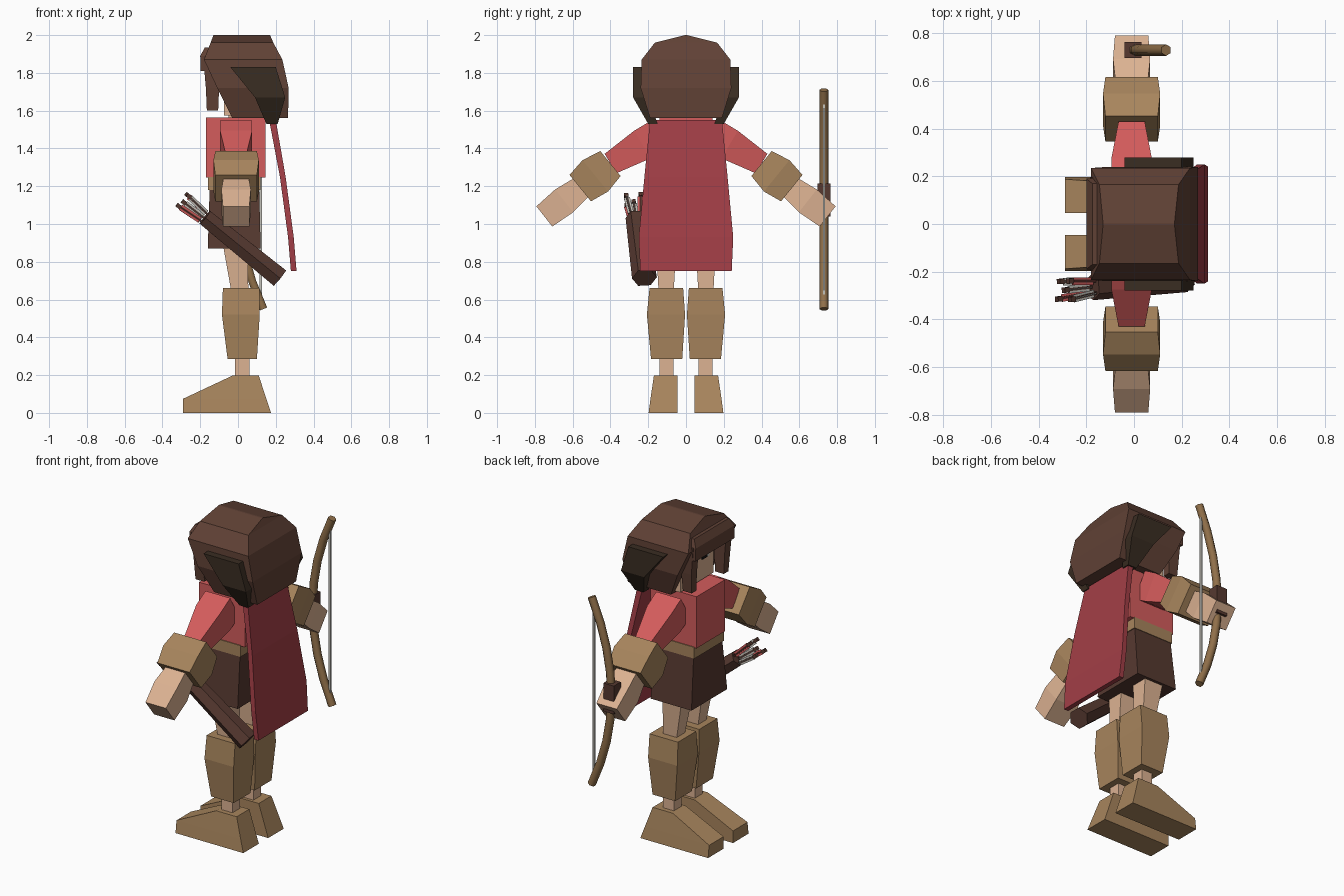
import bpy, bmesh
from mathutils import Vector

cube = bpy.data.objects.get("Cube")
if cube:
    bpy.data.objects.remove(cube, do_unlink=True)


def material(name, *rgb):
    def linear(c):
        c /= 255
        return c / 12.92 if c < 0.04 else ((c + 0.055) / 1.055) ** 2.4
    col = [linear(c) for c in rgb] + [1]
    m = bpy.data.materials.new(name)
    m.use_nodes = True
    m.diffuse_color = col
    m.node_tree.nodes["Principled BSDF"].inputs["Base Color"].default_value = col
    return m


skin = material("skin", 220, 178, 146)
tan = material("tan_leather", 168, 133, 93)
red = material("red_cloth", 212, 92, 92)
cape_red = material("cape_red", 162, 62, 70)
hair_brown = material("hair_brown", 96, 65, 53)
dark_hair = material("dark_hair", 58, 45, 34)
leather = material("dark_leather", 86, 57, 48)
wood = material("bow_wood", 145, 112, 74)
pale = material("pale_feather", 196, 194, 186)
black = material("black", 22, 20, 20)


def skin_rings(name, mat, rings):
    """Join rings of points into a closed solid."""
    bm = bmesh.new()
    loops = [[bm.verts.new(p) for p in ring] for ring in rings]
    n = len(loops[0])
    for a, b in zip(loops, loops[1:]):
        for i in range(n):
            j = (i + 1) % n
            bm.faces.new((a[i], a[j], b[j], b[i]))
    bm.faces.new(loops[0])
    bm.faces.new(loops[-1])
    bmesh.ops.recalc_face_normals(bm, faces=bm.faces)
    me = bpy.data.meshes.new(name)
    bm.to_mesh(me)
    bm.free()
    me.materials.append(mat)
    ob = bpy.data.objects.new(name, me)
    bpy.context.collection.objects.link(ob)
    return ob


def stack(name, mat, *levels, side=1):
    """Solid from rectangles (z, x0, x1, y0, y1); side -1 flips y."""
    return skin_rings(name, mat, [
        [(x0, side * y0, z), (x1, side * y0, z), (x1, side * y1, z), (x0, side * y1, z)]
        for z, x0, x1, y0, y1 in levels])


def box(name, mat, x0, x1, y0, y1, z0, z1, side=1):
    return stack(name, mat, (z0, x0, x1, y0, y1), (z1, x0, x1, y0, y1), side=side)


def limb(name, mat, a, b, *sections, corners=((-1, -1), (1, -1), (1, 1), (-1, 1))):
    """Solid along a to b from sections (t, half width, half depth)."""
    a, b = Vector(a), Vector(b)
    d = (b - a).normalized()
    u = Vector((1, 0, 0)) if abs(d.x) < 0.5 else Vector((0, 1, 0))
    u = (u - d * u.dot(d)).normalized()
    v = d.cross(u)
    return skin_rings(name, mat, [
        [a.lerp(b, t) + u * w * i + v * h * j for i, j in corners]
        for t, w, h in sections])


HEX = ((1, 0), (0.5, 0.87), (-0.5, 0.87), (-1, 0), (-0.5, -0.87), (0.5, -0.87))

# Hair, hollowed at the front for the face
hair = stack("hair", hair_brown,
             (1.56, -0.03, 0.265, -0.19, 0.19), (1.72, -0.11, 0.268, -0.24, 0.24),
             (1.87, -0.18, 0.235, -0.235, 0.235), (1.96, -0.145, 0.187, -0.165, 0.165),
             (2.0, -0.13, 0.17, -0.005, 0.005))
cutter = box("face_cutter", hair_brown, -0.4, -0.06, -0.165, 0.165, 1.4, 1.85)
cutter.hide_render = True
cut = hair.modifiers.new("face_opening", 'BOOLEAN')
cut.operation = 'DIFFERENCE'
cut.object = cutter
bpy.context.view_layer.objects.active = hair
bpy.ops.object.modifier_apply(modifier=cut.name)
bpy.data.objects.remove(cutter, do_unlink=True)

# Face, neck and fringe
box("face", skin, -0.075, 0.1, -0.163, 0.163, 1.575, 1.86)
box("neck", skin, -0.05, 0.08, -0.06, 0.06, 1.5, 1.6)
stack("fringe", hair_brown, (1.81, -0.198, -0.165, -0.19, 0.19),
      (1.89, -0.2, -0.14, -0.19, 0.19), (1.935, -0.175, -0.13, -0.17, 0.17))

# Torso clothing
box("shirt", red, -0.17, 0.145, -0.14, 0.14, 1.245, 1.565)
box("belt", tan, -0.158, 0.118, -0.145, 0.145, 1.18, 1.25)
stack("skirt", leather, (0.87, -0.16, 0.12, -0.175, 0.175), (1.19, -0.15, 0.112, -0.14, 0.14))
stack("cape", cape_red, (0.75, 0.28, 0.31, -0.242, 0.242), (0.93, 0.265, 0.295, -0.25, 0.25),
      (1.25, 0.222, 0.252, -0.22, 0.22), (1.55, 0.165, 0.2, -0.19, 0.19))

# Paired parts
for s, label in ((1, "bow_side"), (-1, "quiver_side")):
    box("eye_" + label, black, -0.081, -0.074, 0.045, 0.095, 1.7, 1.79, s)
    box("eye_white_" + label, pale, -0.079, -0.074, 0.095, 0.115, 1.7, 1.79, s)
    stack("front_lock_" + label, hair_brown, (1.6, -0.165, -0.105, 0.135, 0.18),
          (1.72, -0.17, -0.1, 0.135, 0.19), (1.89, -0.185, -0.11, 0.135, 0.195), side=s)
    stack("side_flap_" + label, dark_hair, (1.53, 0.15, 0.21, 0.15, 0.2),
          (1.67, 0.09, 0.25, 0.2, 0.28), (1.83, -0.04, 0.2, 0.2, 0.28), side=s)

    # Arm
    elbow, cuff, wrist, tip = [(-0.01, s * y, z) for y, z in
                               ((0.4, 1.32), (0.56, 1.19), (0.54, 1.205), (0.75, 1.04))]
    limb("upper_arm_" + label, red, (-0.01, s * 0.14, 1.475), elbow,
         (0, 0.085, 0.085), (0.35, 0.085, 0.085), (1, 0.055, 0.06))
    limb("arm_guard_" + label, tan, elbow, cuff,
         (0, 0.11, 0.085), (0.5, 0.12, 0.107), (1, 0.11, 0.09))
    limb("hand_" + label, skin, wrist, tip,
         (0, 0.065, 0.06), (0.5, 0.078, 0.077), (1, 0.07, 0.068))

    # Leg
    stack("thigh_" + label, skin, (0.64, -0.035, 0.055, 0.065, 0.145),
          (0.92, -0.085, 0.05, 0.05, 0.16), side=s)
    stack("shin_guard_" + label, tan, (0.285, -0.055, 0.1, 0.02, 0.185),
          (0.52, -0.085, 0.115, 0.005, 0.207), (0.66, -0.08, 0.115, 0.015, 0.193), side=s)
    box("ankle_" + label, skin, -0.015, 0.06, 0.065, 0.14, 0.18, 0.3, s)
    stack("foot_" + label, tan, (0, -0.29, 0.175, 0.046, 0.198),
          (0.075, -0.29, 0.15, 0.046, 0.188), (0.197, -0.03, 0.11, 0.046, 0.17), side=s)

# Bow with grip and string
BOW_Y = 0.73
GRIP_Z = 1.13
curve = bpy.data.curves.new("bow", 'CURVE')
curve.dimensions = '3D'
curve.bevel_depth = 0.024
curve.bevel_resolution = 1
curve.use_fill_caps = True
line = curve.splines.new('POLY')
line.points.add(8)
for i, p in enumerate(line.points):
    t = i / 4 - 1
    p.co = (0.135 * t * t, BOW_Y, GRIP_Z + 0.58 * t, 1)
curve.materials.append(wood)
bow = bpy.data.objects.new("bow", curve)
bpy.context.collection.objects.link(bow)
bpy.context.view_layer.objects.active = bow
bow.select_set(True)
bpy.ops.object.convert(target='MESH')
box("bow_grip", leather, -0.04, 0.032, BOW_Y - 0.034, BOW_Y + 0.034, 1.04, 1.215)
limb("bow_string", pale, (0.12, BOW_Y, 0.6), (0.12, BOW_Y, 1.66),
     (0, 0.006, 0.006), (1, 0.006, 0.006))

# Quiver
top, bottom = Vector((-0.175, -0.265, 1.035)), Vector((0.22, -0.22, 0.715))
limb("quiver", leather, top, bottom, (0, 0.055, 0.05), (1, 0.066, 0.06), corners=HEX)

# Arrows fanned out of the quiver mouth
axis = (top - bottom).normalized()
fan = [(-0.03, 0.02, pale), (0.03, 0.02, red), (0, -0.005, pale),
       (-0.028, -0.025, red), (0.028, -0.025, pale)]
for i, (dy, dz, colour) in enumerate(fan):
    offset = Vector((dz * 0.8, dy, dz))
    start = top + offset * 0.7 - axis * 0.05
    end = top + offset * 1.3 + axis * (0.15 + 0.01 * (i % 2))
    limb("arrow_shaft_%d" % i, leather, start, end, (0, 0.006, 0.006), (1, 0.006, 0.006))
    limb("arrow_nock_%d" % i, leather, end - axis * 0.025, end,
         (0, 0.011, 0.011), (1, 0.011, 0.011))
    for w, h in ((0.016, 0.002), (0.002, 0.016)):
        limb("arrow_feather_%d" % i, colour, start.lerp(end, 0.3), start.lerp(end, 0.88),
             (0, w, h), (1, w, h))
